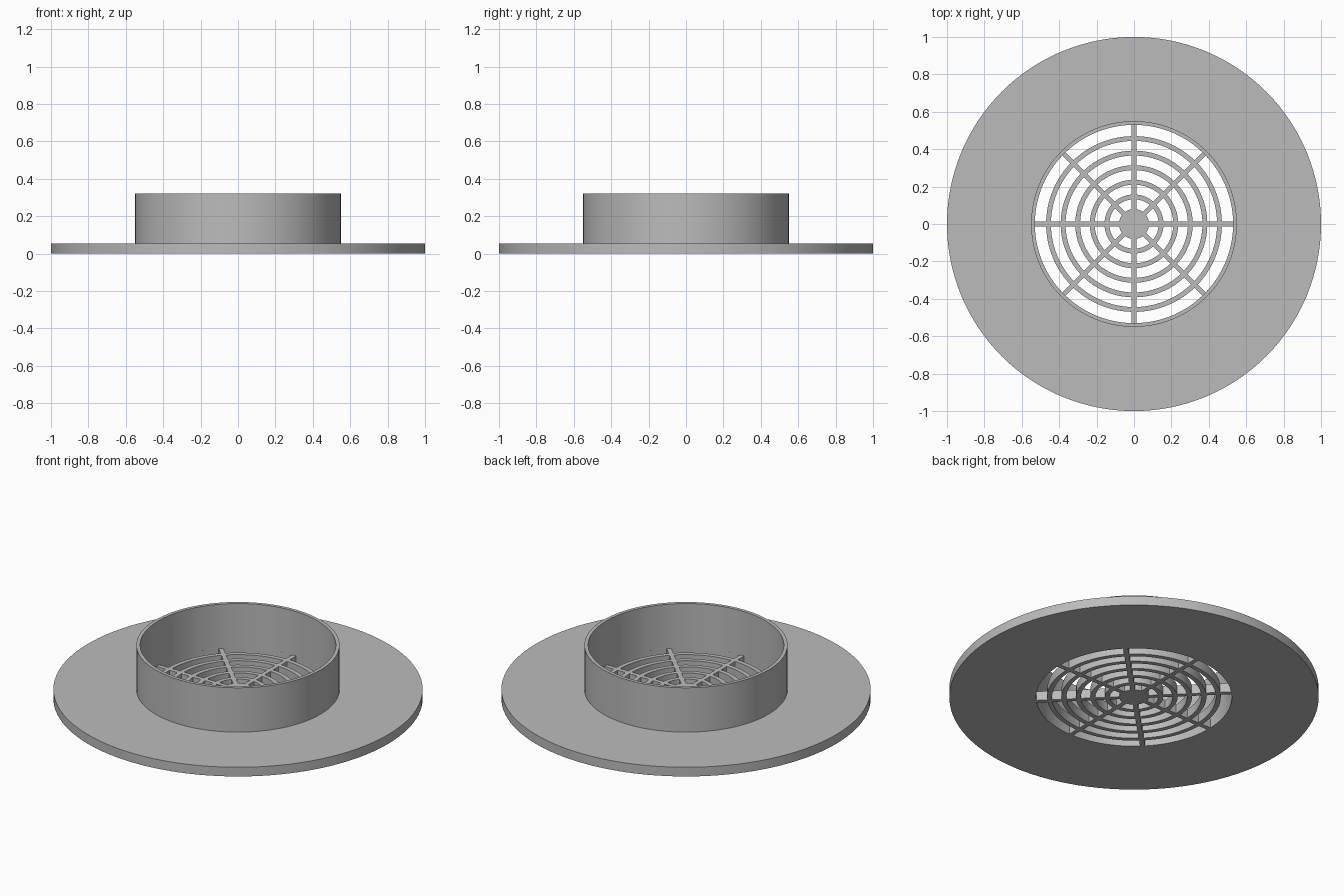
import bpy, bmesh
from math import asin, cos, sin, pi, tau

cube = bpy.data.objects.get("Cube")
if cube:
    bpy.data.objects.remove(cube, do_unlink=True)

PLATE_H, TOP = 0.055, 0.32
BORE, COLLAR_R = 0.53, 0.55
HUB_R, STEP, BAR = 0.08, 0.078, 0.026
RINGS, SPOKES = 5, 8

grey = bpy.data.materials.new("grey plastic")
grey.use_nodes = True
colour = (0.5, 0.5, 0.5, 1)
grey.diffuse_color = colour
grey.node_tree.nodes["Principled BSDF"].inputs["Base Color"].default_value = colour


def arc(radius, start, end, n):
    return [(radius * cos(start + (end - start) * i / n),
             radius * sin(start + (end - start) * i / n)) for i in range(n + 1)]


def circle(radius, n=128):
    return arc(radius, 0, tau, n)[:-1]


def slot(inner, outer, middle):
    """Curved opening between two rings, with sides parallel to the spokes."""
    half = pi / SPOKES
    a, b = (half - asin(BAR / 2 / r) for r in (inner, outer))
    return arc(inner, middle - a, middle + a, 14) + arc(outer, middle + b, middle - b, 14)


def extruded(name, outlines, z0, z1):
    """Filled flat outlines, nested ones being holes, raised from z0 to z1."""
    curve = bpy.data.curves.new(name, "CURVE")
    curve.dimensions = "2D"
    curve.fill_mode = "BOTH"
    curve.extrude = (z1 - z0) / 2
    for points in outlines:
        spline = curve.splines.new("POLY")
        spline.points.add(len(points) - 1)
        for p, (x, y) in zip(spline.points, points):
            p.co = (x, y, 0, 1)
        spline.use_cyclic_u = True
    obj = bpy.data.objects.new(name, curve)
    bpy.context.collection.objects.link(obj)
    obj.location.z = (z0 + z1) / 2
    bpy.ops.object.select_all(action="DESELECT")
    obj.select_set(True)
    bpy.context.view_layer.objects.active = obj
    bpy.ops.object.convert(target="MESH")
    obj = bpy.context.view_layer.objects.active
    bm = bmesh.new()
    bm.from_mesh(obj.data)
    bmesh.ops.remove_doubles(bm, verts=bm.verts, dist=0.0001)
    bmesh.ops.recalc_face_normals(bm, faces=bm.faces)
    bm.to_mesh(obj.data)
    bm.free()
    obj.data.materials.clear()
    obj.data.materials.append(grey)
    bpy.ops.object.shade_smooth_by_angle(angle=pi / 6)


# Flange with the hub, rings and spokes left between its openings
outlines = [circle(1)]
for ring in range(RINGS + 1):
    inner = HUB_R + STEP * ring
    outer = BORE if ring == RINGS else inner + STEP - BAR
    for k in range(SPOKES):
        outlines.append(slot(inner, outer, (k + 0.5) * tau / SPOKES))
extruded("flange_grille", outlines, 0, PLATE_H)

# Upright pipe collar
extruded("collar", [circle(COLLAR_R), circle(BORE)], PLATE_H, TOP)
